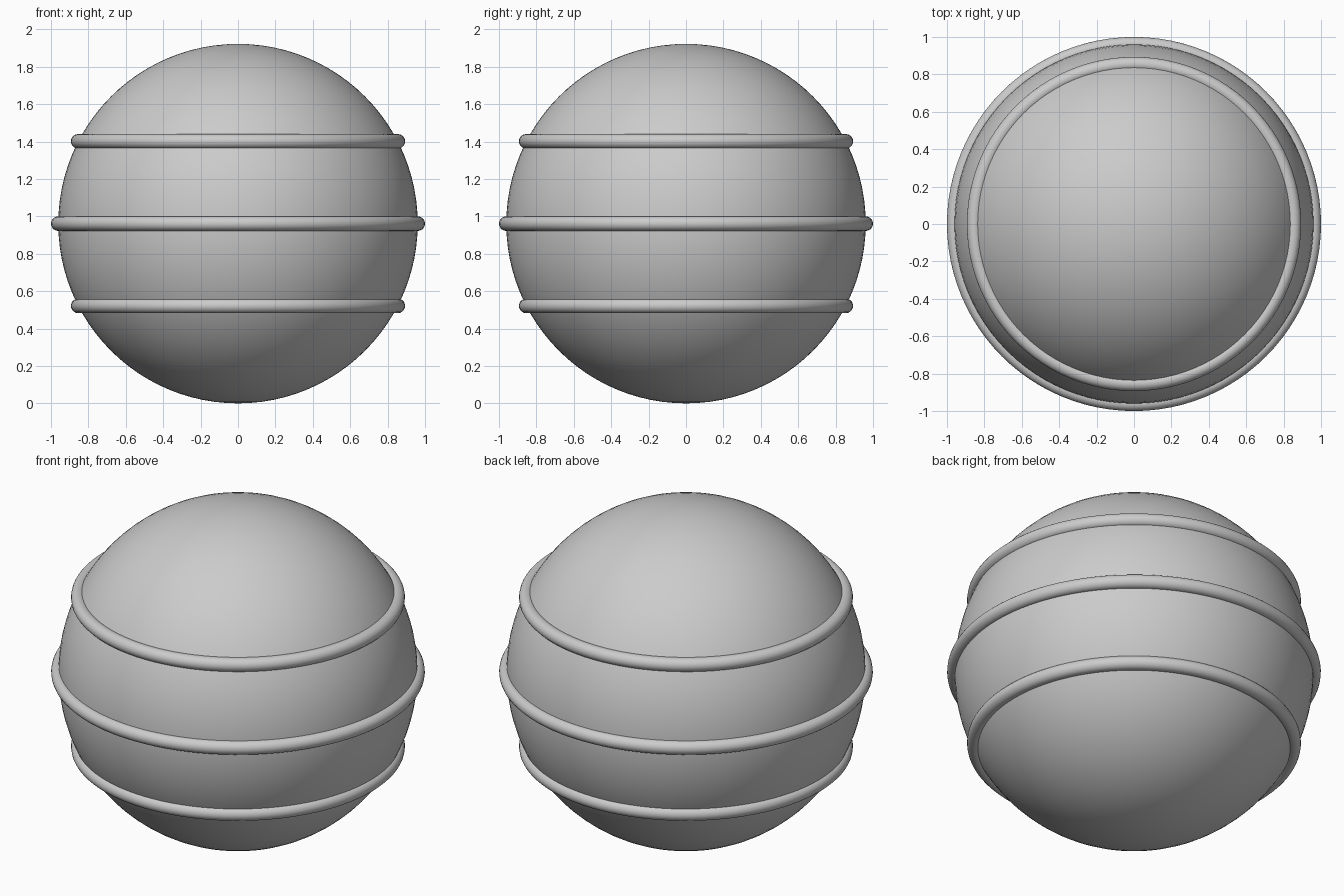
import bpy
import math

cube = bpy.data.objects.get("Cube")
if cube:
    bpy.data.objects.remove(cube, do_unlink=True)

RADIUS = 0.961   # sphere radius, also the height of its centre
TUBE = 0.039     # thickness radius of the bands
OFFSET = 0.44    # spacing between the bands

grey = bpy.data.materials.new("plain_grey")
grey.use_nodes = True
colour = (0.6, 0.6, 0.6, 1)
grey.diffuse_color = colour
grey.node_tree.nodes["Principled BSDF"].inputs["Base Color"].default_value = colour


def finish(name):
    obj = bpy.context.object
    obj.name = name
    obj.data.materials.append(grey)
    bpy.ops.object.shade_smooth()


# Ball
bpy.ops.mesh.primitive_uv_sphere_add(segments=96, ring_count=48, radius=RADIUS,
                                     location=(0, 0, RADIUS))
finish("ball")

# Bands, each centred on the surface of the ball
for name, dz in (("lower_band", -OFFSET), ("middle_band", 0), ("upper_band", OFFSET)):
    bpy.ops.mesh.primitive_torus_add(major_segments=96, minor_segments=20,
                                     major_radius=math.sqrt(RADIUS ** 2 - dz ** 2),
                                     minor_radius=TUBE, location=(0, 0, RADIUS + dz))
    finish(name)
